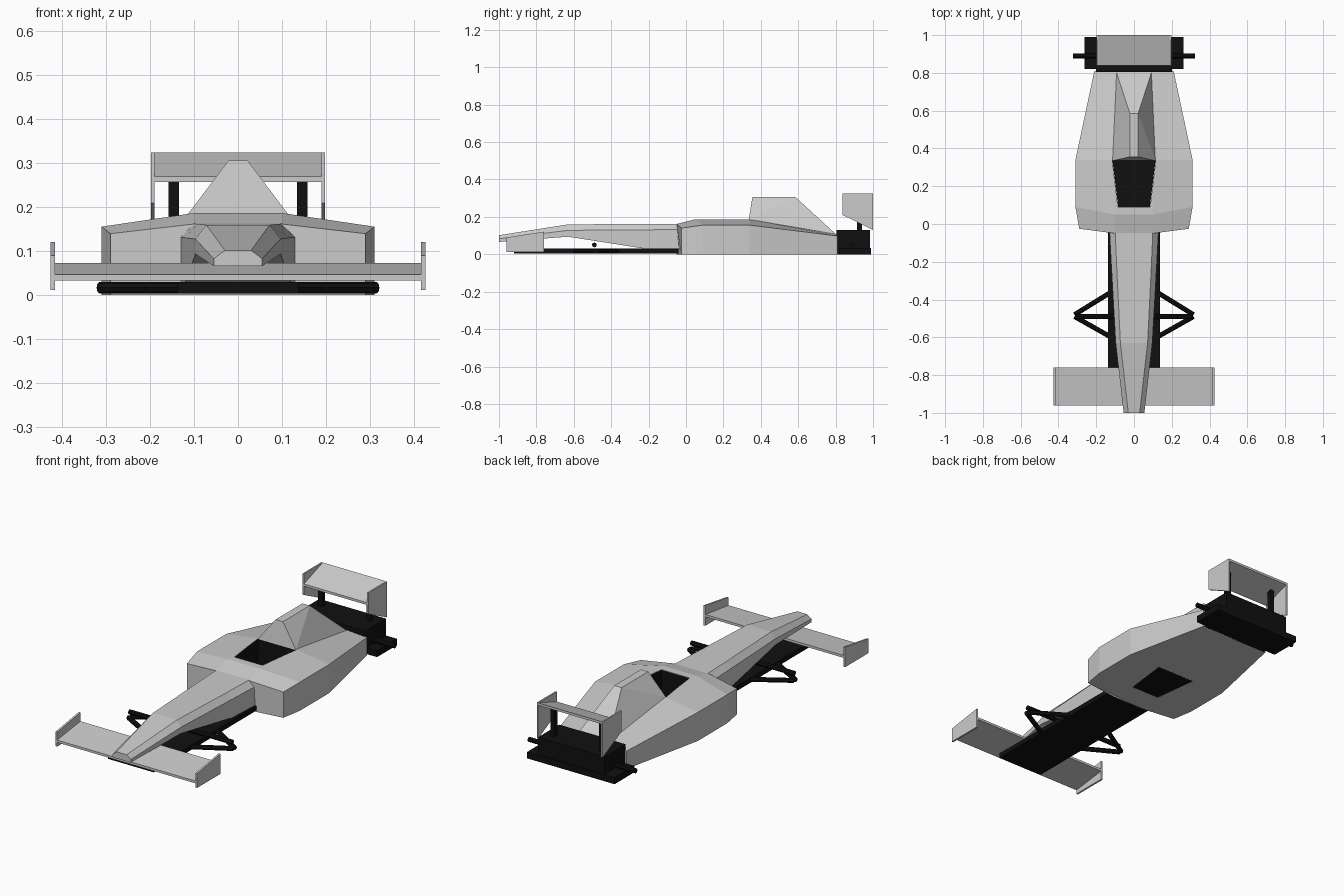
import bpy, bmesh
from mathutils import Vector

if "Cube" in bpy.data.objects:
    bpy.data.objects.remove(bpy.data.objects["Cube"])

black = bpy.data.materials.new("black")
black.diffuse_color = (0.005, 0.005, 0.005, 1)
black.use_nodes = True
black.node_tree.nodes["Principled BSDF"].inputs["Base Color"].default_value = black.diffuse_color


def finish(name, bm, mat=None):
    bmesh.ops.recalc_face_normals(bm, faces=bm.faces)
    me = bpy.data.meshes.new(name)
    bm.to_mesh(me)
    bm.free()
    ob = bpy.data.objects.new(name, me)
    bpy.context.collection.objects.link(ob)
    if mat:
        me.materials.append(mat)
    return ob


def loft(name, rings, mat=None, caps=(True, True)):
    """Skin a list of equal-length vertex rings."""
    bm = bmesh.new()
    rows = [[bm.verts.new(p) for p in r] for r in rings]
    for a, b in zip(rows, rows[1:]):
        for i in range(len(a)):
            j = (i + 1) % len(a)
            bm.faces.new((a[i], a[j], b[j], b[i]))
    for row, cap in zip((rows[0], rows[-1]), caps):
        if cap:
            bm.faces.new(row)
    return finish(name, bm, mat)


def box(name, x0, x1, y0, y1, z0, z1, mat=None):
    ring = [(x0, y0), (x1, y0), (x1, y1), (x0, y1)]
    return loft(name, [[(x, y, z) for x, y in ring] for z in (z0, z1)], mat)


def side_profile(name, x0, x1, pts, mat=None):
    """Extrude a (y, z) outline along x."""
    return loft(name, [[(x, y, z) for y, z in pts] for x in (x0, x1)], mat)


def rod(name, a, b, r=0.013):
    a, b = Vector(a), Vector(b)
    bm = bmesh.new()
    bmesh.ops.create_cone(bm, cap_ends=True, segments=8, radius1=r, radius2=r,
                          depth=(b - a).length)
    rot = (b - a).to_track_quat('Z', 'Y').to_matrix()
    bmesh.ops.rotate(bm, verts=bm.verts, matrix=rot)
    bmesh.ops.translate(bm, verts=bm.verts, vec=(a + b) / 2)
    return finish(name, bm, black)


# Nose: y, top half width, top z, side half width, side z, bottom z
nose = [(-1.0, .03, .102, .055, .083, .066),
        (-.63, .072, .16, .097, .128, .094),
        (-.22, .092, .162, .12, .131, .03),
        (-.03, .1, .163, .13, .132, .025)]
loft("nose", [[(-s, y, zb), (-s, y, zs), (-t, y, zt), (t, y, zt), (s, y, zs), (s, y, zb)]
              for y, t, zt, s, zs, zb in nose])

# Main body with side pods: inner y, half width, z, then outer y, half width, z
body_sections = [(-.05, .1, .162, -.025, .29, .14),
                 (.05, .1, .187, .09, .31, .156),
                 (.34, .1, .187, .34, .31, .156),
                 (.81, .1, .106, .81, .21, .098)]
body = loft("body", [[(-ow, yo, 0), (-ow, yo, zo), (-iw, yi, zi), (iw, yi, zi),
                      (ow, yo, zo), (ow, yo, 0), (iw, yi, 0), (-iw, yi, 0)]
                     for yi, iw, zi, yo, ow, zo in body_sections])


# Cockpit: cut through the body, lined with an open black tub
def cockpit_ring(z, d):
    return [(-.085 + d, .09 + d, z), (.085 - d, .09 + d, z),
            (.115 - d, .337 - d, z), (-.115 + d, .337 - d, z)]


cutter = loft("cockpit_cutter", [cockpit_ring(-.1, 0), cockpit_ring(.3, 0)])
mod = body.modifiers.new("cockpit", 'BOOLEAN')
mod.operation = 'DIFFERENCE'
mod.solver = 'EXACT'
mod.object = cutter
bpy.context.view_layer.objects.active = body
bpy.ops.object.modifier_apply(modifier=mod.name)
bpy.data.objects.remove(cutter)
loft("cockpit_tub", [cockpit_ring(0, .001), cockpit_ring(.185, .001)], black, (True, False))

# Engine cover: hull of half width, y, z corners
bm = bmesh.new()
for x, y, z in [(.115, .335, .183), (.022, .355, .306), (.022, .585, .306), (.095, .81, .1)]:
    for s in (-1, 1):
        bm.verts.new((s * x, y, z))
bmesh.ops.convex_hull(bm, input=bm.verts)
finish("engine_cover", bm)

# Floor plank under the nose
box("floor_plank", -.138, .138, -.92, -.04, .004, .03, black)

# Front and rear wings
side_profile("front_wing", -.42, .42, [(-.96, .034), (-.96, .047), (-.76, .073), (-.76, .06)])
side_profile("rear_wing", -.195, .195, [(.838, .257), (.838, .27), (1.0, .325), (1.0, .312)])

# Rear diffuser and gearbox block
box("rear_floor", -.263, .263, .82, .99, 0, .035, black)
box("gearbox", -.2, .2, .805, .985, .0, .13, black)

# Axles
rod("front_axle", (-.31, -.49, .05), (.31, -.49, .05))
rod("rear_axle", (-.322, .89, .05), (.322, .89, .05))

# Mirrored parts
for side, s in (("left", -1), ("right", 1)):
    side_profile("front_endplate_" + side, s * .416, s * .426,
                 [(-.96, .012), (-.96, .09), (-.76, .121), (-.76, .012)])
    side_profile("rear_endplate_" + side, s * .19, s * .198,
                 [(.838, .21), (.838, .325), (1.0, .325), (1.0, .13)])
    box("wing_pillar_" + side, s * .134, s * .158, .915, .94, .12, .29, black)
    rod("front_arm_" + side, (s * .315, -.49, .017), (s * .12, -.6, .017))
    rod("rear_arm_" + side, (s * .315, -.48, .017), (s * .12, -.36, .017))
